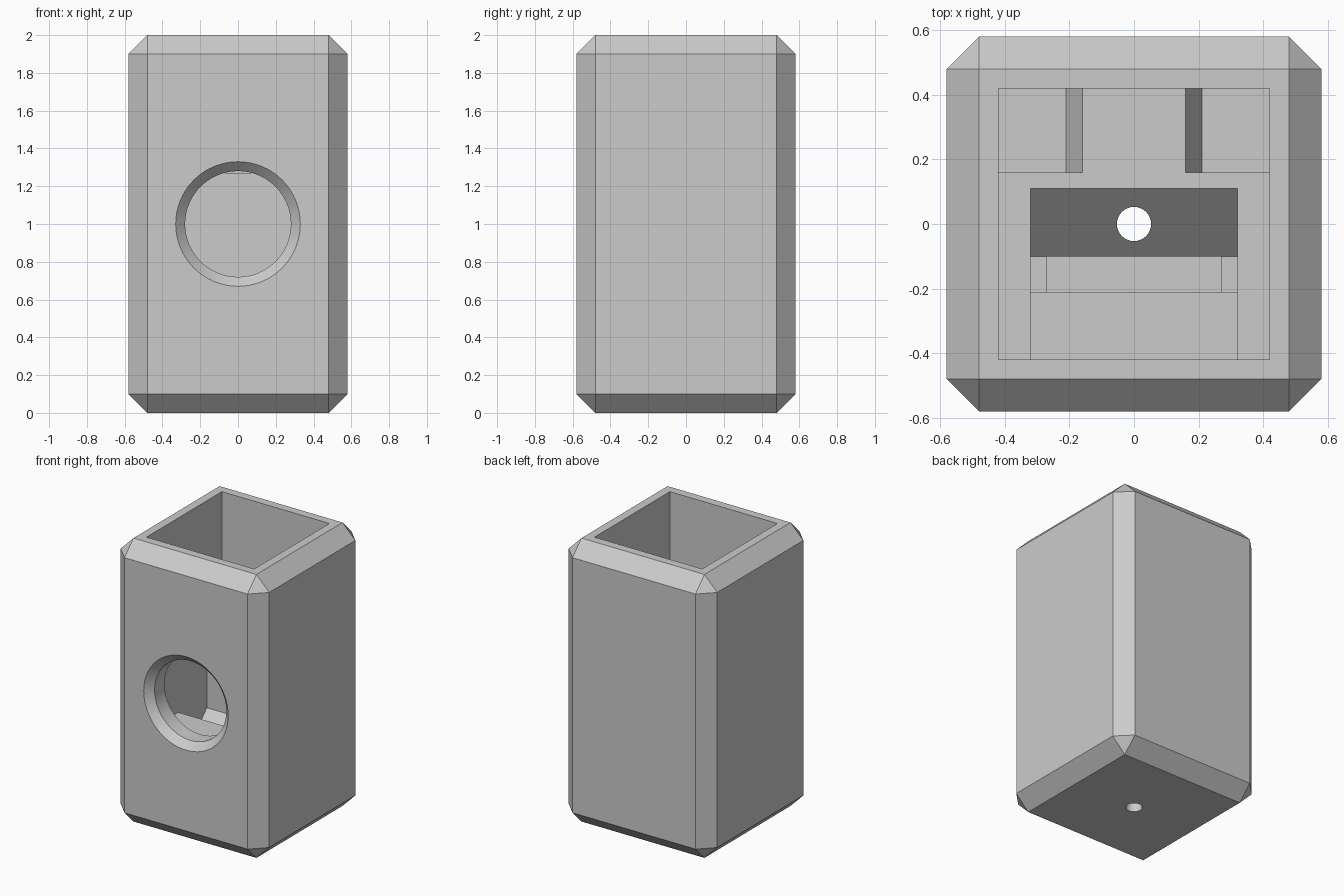
import bpy, bmesh, math
from mathutils import Vector

if "Cube" in bpy.data.objects:
    bpy.data.objects.remove(bpy.data.objects["Cube"])

grey = bpy.data.materials.new("plain_grey")
grey.diffuse_color = (0.6, 0.6, 0.6, 1)
grey.use_nodes = True
grey.node_tree.nodes["Principled BSDF"].inputs["Base Color"].default_value = grey.diffuse_color


def finish(name, bm):
    bmesh.ops.recalc_face_normals(bm, faces=bm.faces[:])
    me = bpy.data.meshes.new(name)
    bm.to_mesh(me)
    bm.free()
    me.materials.append(grey)
    ob = bpy.data.objects.new(name, me)
    bpy.context.collection.objects.link(ob)
    return ob


def prism(name, profile, place, a, b):
    """Extrude a closed 2D profile from a to b; place(u, v, w) gives xyz."""
    bm = bmesh.new()
    lo = [bm.verts.new(place(u, v, a)) for u, v in profile]
    hi = [bm.verts.new(place(u, v, b)) for u, v in profile]
    n = len(profile)
    bm.faces.new(lo)
    bm.faces.new(hi[::-1])
    for i in range(n):
        j = (i + 1) % n
        bm.faces.new((lo[i], hi[i], hi[j], lo[j]))
    return finish(name, bm)


def box(name, x0, x1, y0, y1, z0, z1):
    return prism(name, [(x0, y0), (x1, y0), (x1, y1), (x0, y1)],
                 lambda u, v, w: (u, v, w), z0, z1)


def turned(name, rings, place, n):
    """Closed round solid from (radius, position) rings."""
    bm = bmesh.new()
    loops = [[bm.verts.new(place(r * math.cos(2 * math.pi * i / n),
                                 r * math.sin(2 * math.pi * i / n), p))
              for i in range(n)] for r, p in rings]
    for a, b in zip(loops, loops[1:]):
        for i in range(n):
            j = (i + 1) % n
            bm.faces.new((a[i], a[j], b[j], b[i]))
    bm.faces.new(loops[0])
    bm.faces.new(loops[-1][::-1])
    return finish(name, bm)


# Outer housing with chamfered edges
housing = box("housing", -0.58, 0.58, -0.58, 0.58, 0, 2)
bpy.context.view_layer.objects.active = housing
bev = housing.modifiers.new("chamfer", 'BEVEL')
bev.width = 0.1
bev.segments = 1
bpy.ops.object.modifier_apply(modifier="chamfer")

cutters = []
# Open square well at the top
cutters.append(box("well_cutter", -0.42, 0.42, -0.42, 0.42, 1.27, 2.2))
# Inner chamber with a sloped rear floor
chamber = [(-0.42, 1.35), (-0.42, 0.71), (-0.21, 0.71), (-0.21, 0.41),
           (-0.10, 0.41), (0.11, 0.62), (0.11, 1.35)]
cutters.append(prism("chamber_cutter", chamber, lambda u, v, w: (w, u, v), -0.32, 0.32))
# Slot in the lowest floor
cutters.append(box("slot_cutter", -0.27, 0.27, -0.21, -0.10, 0.36, 0.5))
# Rear side pockets with sloped inner walls
for s, side in ((-1, "left"), (1, "right")):
    pocket = [(s * 0.42, 1.16), (s * 0.21, 1.16), (s * 0.16, 1.27),
              (s * 0.16, 1.35), (s * 0.42, 1.35)]
    cutters.append(prism(side + "_pocket_cutter", pocket,
                         lambda u, v, w: (u, w, v), 0.16, 0.42))
# Round front window with a bevelled rim
cutters.append(turned("window_cutter", [(0.38, -0.63), (0.28, -0.53), (0.28, -0.40)],
                      lambda u, v, w: (u, w, 1 + v), 64))
# Drain hole through the floor
cutters.append(turned("hole_cutter", [(0.053, -0.1), (0.053, 0.75)],
                      lambda u, v, w: (u, v, w), 32))

for c in cutters:
    m = housing.modifiers.new("cut", 'BOOLEAN')
    m.operation = 'DIFFERENCE'
    m.solver = 'EXACT'
    m.object = c
    bpy.context.view_layer.objects.active = housing
    bpy.ops.object.modifier_apply(modifier=m.name)
    bpy.data.objects.remove(c, do_unlink=True)

# Smooth round walls, sharp edges elsewhere
bpy.ops.object.select_all(action='DESELECT')
housing.select_set(True)
bpy.context.view_layer.objects.active = housing
bpy.ops.object.shade_smooth_by_angle(angle=math.radians(30))
